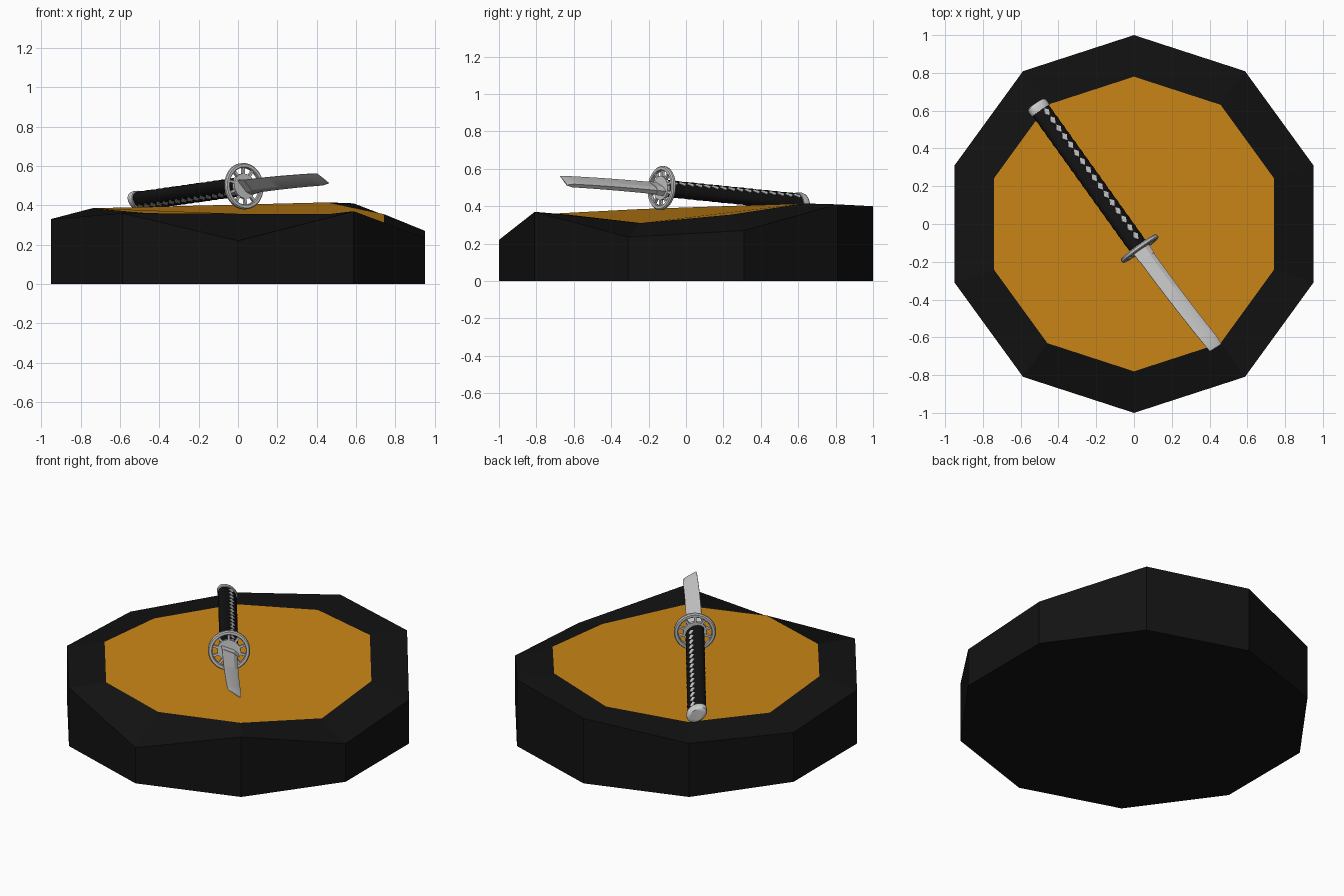
import bpy, bmesh
from math import sin, cos, pi, radians
from mathutils import Matrix, Vector

if "Cube" in bpy.data.objects:
    bpy.data.objects.remove(bpy.data.objects["Cube"])


def material(name, rgb):
    m = bpy.data.materials.new(name)
    m.diffuse_color = (*rgb, 1)
    m.use_nodes = True
    m.node_tree.nodes["Principled BSDF"].inputs["Base Color"].default_value = m.diffuse_color
    return m


BLACK = material("black", (0.006, 0.006, 0.006))
ORANGE = material("orange", (0.6, 0.24, 0.008))
GREY = material("steel", (0.75, 0.75, 0.75))

# Sword frame: x = blade width, y = flat normal, z = towards the tip, origin at guard
axis = Vector((0.545, -0.76, 0.077)).normalized()
side = Vector((0.76, 0.545, 0)).normalized()
up = axis.cross(side)
roll = radians(35)
W = side * cos(roll) - up * sin(roll)
N = side * sin(roll) + up * cos(roll)
SWORD = Matrix((W, N, axis)).transposed().to_4x4()
SWORD.translation = (0.03, -0.13, 0.497)


def finish(bm, name, mats, matrix=None, smooth=None):
    bmesh.ops.recalc_face_normals(bm, faces=bm.faces)
    if matrix:
        bm.transform(matrix)
    me = bpy.data.meshes.new(name)
    bm.to_mesh(me)
    bm.free()
    for m in mats:
        me.materials.append(m)
    ob = bpy.data.objects.new(name, me)
    bpy.context.collection.objects.link(ob)
    if smooth:
        bpy.ops.object.select_all(action='DESELECT')
        ob.select_set(True)
        bpy.context.view_layer.objects.active = ob
        bpy.ops.object.shade_smooth_by_angle(angle=radians(smooth))
    return ob


def loft(bm, rings, caps=True, closed=False):
    """Skin a list of equal-length point rings."""
    vs = [[bm.verts.new(p) for p in r] for r in rings]
    n = len(vs[0])
    pairs = list(zip(vs, vs[1:])) + ([(vs[-1], vs[0])] if closed else [])
    for a, b in pairs:
        for i in range(n):
            j = (i + 1) % n
            bm.faces.new((a[i], a[j], b[j], b[i]))
    if caps and not closed:
        bm.faces.new(vs[0])
        bm.faces.new(vs[-1])


def ellipse(rx, ry, z, n=32):
    return [(rx * cos(2 * pi * i / n), ry * sin(2 * pi * i / n), z) for i in range(n)]


# Stand: uneven ten-sided block with an inset orange top (heights start at the back)
outer_z = [0.40, 0.33, 0.305, 0.33, 0.36, 0.22, 0.37, 0.235, 0.27, 0.41]
inner_z = [0.39, 0.36, 0.345, 0.385, 0.36, 0.357, 0.355, 0.31, 0.355, 0.415]


def decagon(r, heights):
    return [(r * cos(pi / 2 + i * pi / 5), r * sin(pi / 2 + i * pi / 5), z)
            for i, z in enumerate(heights)]


bm = bmesh.new()
loft(bm, [decagon(1, [0] * 10), decagon(1, outer_z), decagon(0.78, inner_z)])
bm.faces.ensure_lookup_table()
bm.faces[-1].material_index = 1
finish(bm, "stand", [BLACK, ORANGE])

# Handle grip with ribbed wrap
bm = bmesh.new()
count, start, pitch = 16, -0.875, 0.054
rings = [ellipse(0.055, 0.037, -0.91)]
for i in range(count * 2 + 1):
    d = 0.0015 if i % 2 else -0.0015
    rings.append(ellipse(0.057 + d, 0.040 + d * 0.4, -0.90 + i * pitch / 2))
rings.append(ellipse(0.057, 0.040, -0.01))
loft(bm, rings)
finish(bm, "grip", [BLACK], SWORD, 40)

# Diamond inlays on both flats of the grip
bm = bmesh.new()
for i in range(count):
    z = start + i * pitch
    for s in (1, -1):
        loft(bm, [[(0, s * y, z - 0.024), (0.019, s * y, z - 0.004),
                   (0, s * y, z + 0.024), (-0.019, s * y, z + 0.004)]
                  for y in (0.035, 0.0412)])
finish(bm, "grip_diamonds", [GREY], SWORD)

# Pommel cap
bm = bmesh.new()
loft(bm, [ellipse(0.050, 0.034, -0.947), ellipse(0.060, 0.042, -0.940),
          ellipse(0.063, 0.046, -0.925), ellipse(0.062, 0.045, -0.900)])
finish(bm, "pommel", [GREY], SWORD, 40)

# Guard: outer ring, hub and spokes
bm = bmesh.new()
profile = [(0.094, -0.008), (0.098, -0.012), (0.112, -0.012), (0.118, -0.006),
           (0.118, 0.006), (0.112, 0.012), (0.098, 0.012), (0.094, 0.008)]
loft(bm, [[(r * cos(2 * pi * k / 48), r * sin(2 * pi * k / 48), z) for r, z in profile]
          for k in range(48)], closed=True)
loft(bm, [ellipse(0.068, 0.062, -0.009), ellipse(0.068, 0.062, 0.009)])
for k in range(10):
    m = Matrix.Rotation(2 * pi * (k + 0.5) / 10, 4, 'Z') @ Matrix.Translation((0.08, 0, 0))
    bmesh.ops.create_cube(bm, size=1, matrix=m @ Matrix.Diagonal((0.036, 0.013, 0.016, 1)))
finish(bm, "guard", [GREY], SWORD, 35)


# Blade: thick spine on +x, cutting edge on -x, gently curved
def blade_ring(z, half, thick, shift=0):
    c = 0.025 * (z / 0.66) ** 2 + shift
    return [(c + half * w, thick * t, z)
            for w, t in ((1, 0.75), (0.4, 1), (-1, 0.08), (-1, -0.08), (0.4, -1), (1, -0.75))]


bm = bmesh.new()
rings = [blade_ring(0.62 * i / 12, 0.049 - 0.004 * i / 12, 0.017 - 0.003 * i / 12)
         for i in range(13)]
rings.append(blade_ring(0.662, 0.043, 0.003))
loft(bm, rings)
finish(bm, "blade", [GREY], SWORD, 20)

# Blade collar
bm = bmesh.new()
loft(bm, [blade_ring(0.005, 0.053, 0.021), blade_ring(0.06, 0.052, 0.020)])
finish(bm, "collar", [GREY], SWORD)
